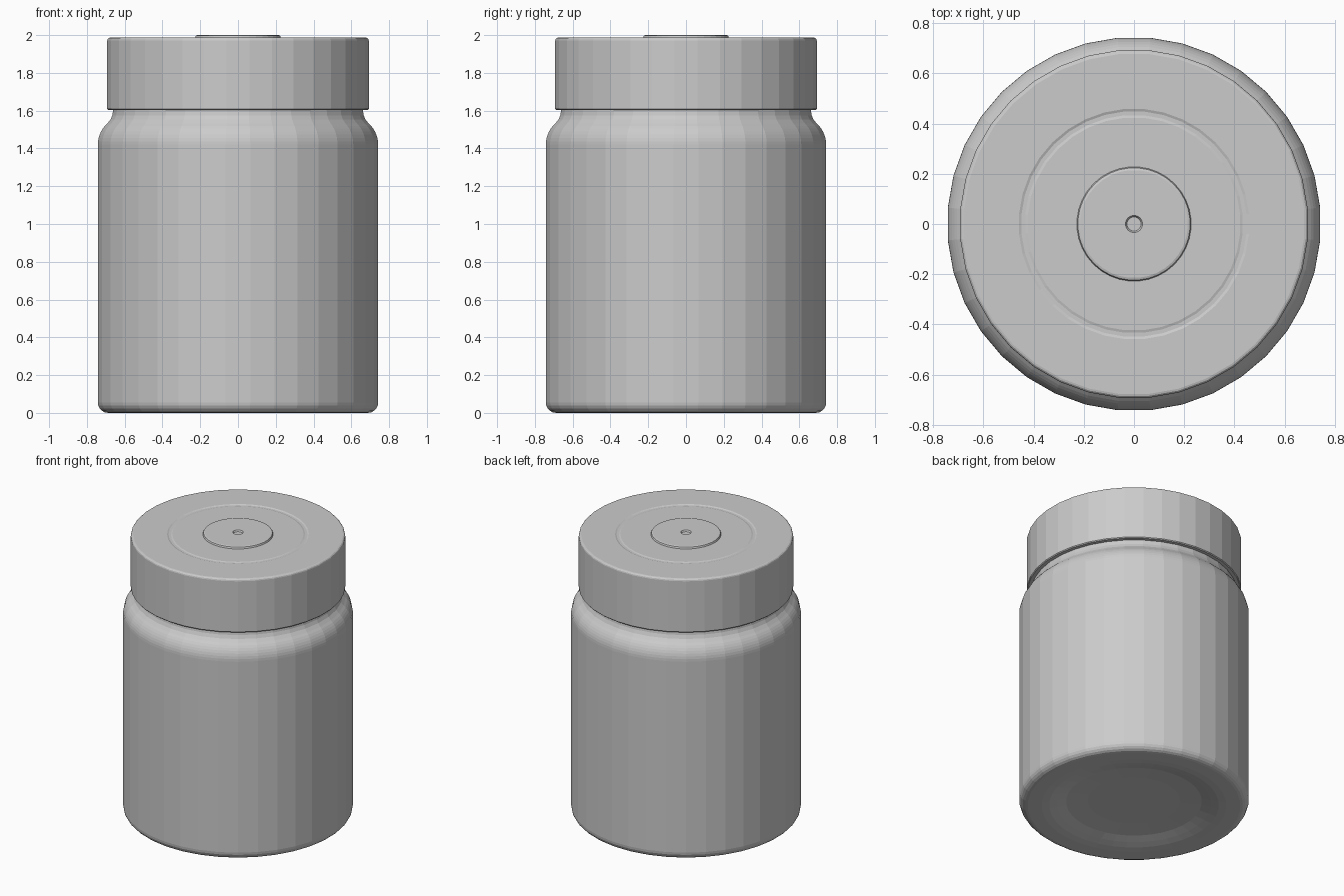
import bpy, bmesh, math

if "Cube" in bpy.data.objects:
    bpy.data.objects.remove(bpy.data.objects["Cube"])

SIDES = 36


def arc(cx, cz, r, a0, a1, n):
    """Points of a profile arc, angles in degrees."""
    out = []
    for i in range(n + 1):
        a = math.radians(a0 + (a1 - a0) * i / n)
        out.append((cx + r * math.cos(a), cz + r * math.sin(a)))
    return out


def lathe(name, profile):
    """Spin a profile (radius, height) around z; radius 0 makes a pole."""
    bm = bmesh.new()
    rings = []
    for r, z in profile:
        if r < 1e-6:
            rings.append([bm.verts.new((0, 0, z))] * SIDES)
        else:
            rings.append([bm.verts.new((r * math.cos(2 * math.pi * (i + .5) / SIDES),
                                        r * math.sin(2 * math.pi * (i + .5) / SIDES), z))
                          for i in range(SIDES)])
    for a, b in zip(rings, rings[1:]):
        for i in range(SIDES):
            j = (i + 1) % SIDES
            bm.faces.new(list(dict.fromkeys((a[i], a[j], b[j], b[i]))))
    bmesh.ops.recalc_face_normals(bm, faces=bm.faces)
    mesh = bpy.data.meshes.new(name)
    bm.to_mesh(mesh)
    bm.free()
    obj = bpy.data.objects.new(name, mesh)
    bpy.context.collection.objects.link(obj)
    return obj


# Jar body: dished base, rounded foot, straight wall, curved shoulder, neck
body = [(0, 0.04), (0.3, 0.038), (0.44, 0.03), (0.5, 0.015), (0.55, 0.004), (0.6, 0.0)]
body += arc(0.69, 0.055, 0.055, -90, 0, 5)
body += arc(0.595, 1.42, 0.15, 0, 48, 7)
body += [(0.678, 1.552), (0.668, 1.575), (0.664, 1.6), (0.664, 1.9), (0, 1.9)]
lathe("jar_body", body)

# Screw lid: skirt with softened edges, shallow ring, raised centre disc with dimple
lid = [(0, 1.93), (0.666, 1.93), (0.666, 1.604), (0.69, 1.604), (0.695, 1.61)]
lid += arc(0.68, 1.972, 0.015, 0, 90, 3)
lid += [(0.46, 1.987), (0.45, 1.983), (0.435, 1.983), (0.425, 1.986),
        (0.228, 1.986), (0.224, 1.997), (0.215, 2.0), (0.034, 2.0),
        (0.028, 1.99), (0, 1.99)]
lathe("lid", lid)
